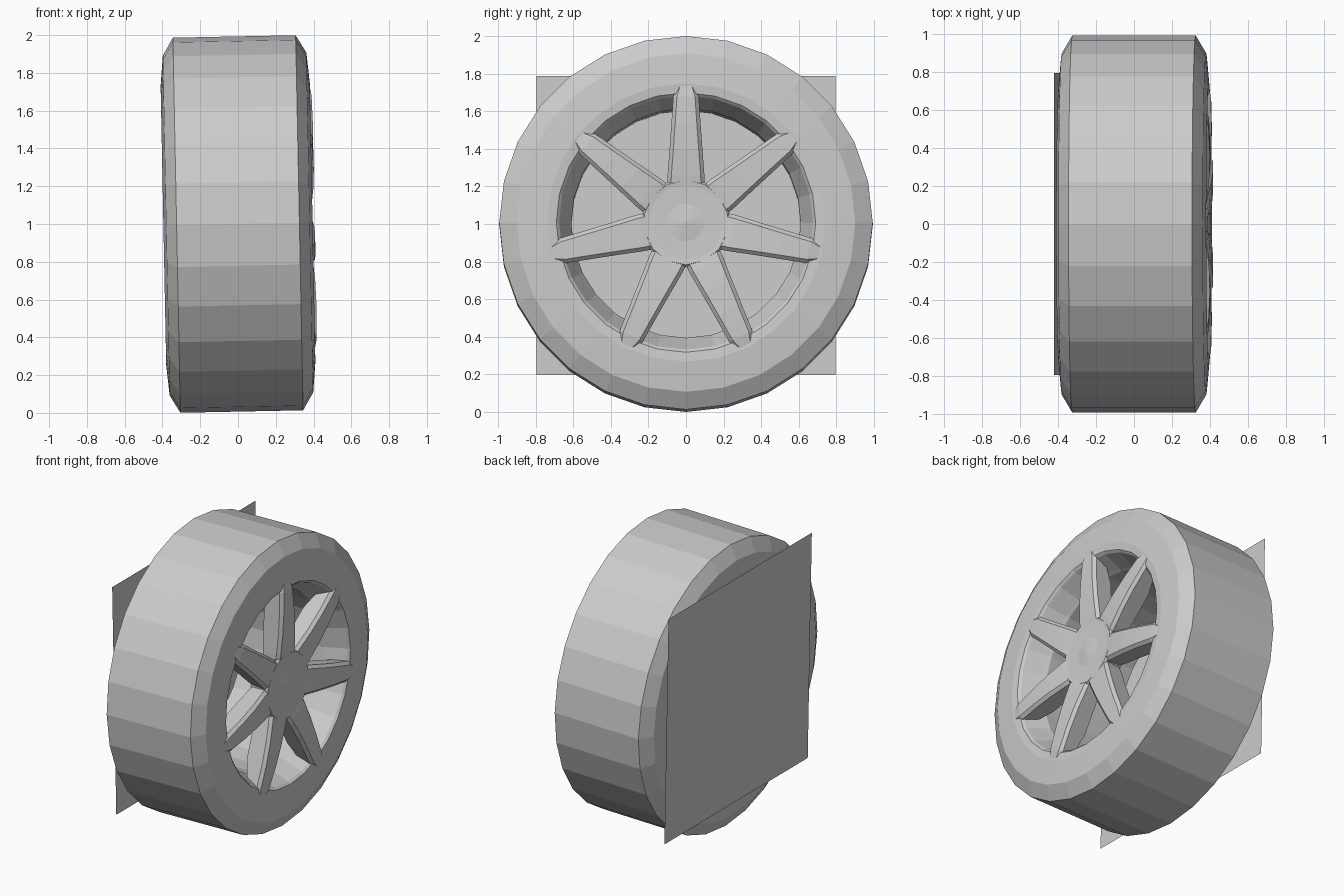
import bpy, bmesh, math
from mathutils import Matrix, Vector

cube = bpy.data.objects.get("Cube")
if cube:
    bpy.data.objects.remove(cube, do_unlink=True)

SIDES = 28
SPOKES = 7
# Slight camber lean about the wheel centre
LEAN = Matrix.Translation((0, 0, 1)) @ Matrix.Rotation(-0.02, 4, 'Y')

grey = bpy.data.materials.new("plain_grey")
grey.use_nodes = True
colour = (0.6, 0.6, 0.6, 1)
grey.diffuse_color = colour
grey.node_tree.nodes["Principled BSDF"].inputs["Base Color"].default_value = colour


def finish(name, bm, recalc=True):
    if recalc:
        bmesh.ops.recalc_face_normals(bm, faces=bm.faces)
    bm.transform(LEAN)
    mesh = bpy.data.meshes.new(name)
    bm.to_mesh(mesh)
    bm.free()
    mesh.materials.append(grey)
    obj = bpy.data.objects.new(name, mesh)
    bpy.context.collection.objects.link(obj)
    return obj


def lathe(name, profile, closed=False, sides=SIDES):
    """Turn (x, radius) points around the axle."""
    bm = bmesh.new()
    points = [bm.verts.new((x, 0, r)) for x, r in profile]
    edges = [bm.edges.new(pair) for pair in zip(points, points[1:])]
    if closed:
        edges.append(bm.edges.new((points[-1], points[0])))
    bmesh.ops.spin(bm, geom=points + edges, cent=(0, 0, 0), axis=(1, 0, 0),
                   angle=math.tau, steps=sides, use_merge=True)
    bmesh.ops.remove_doubles(bm, verts=bm.verts, dist=0.0005)
    return finish(name, bm)


# Tyre: flat tread, bevelled shoulders, gently bulging sidewalls
lathe("tyre", [(-0.38, 0.66), (-0.395, 0.74), (-0.38, 0.90), (-0.325, 0.993),
               (0.325, 0.993), (0.38, 0.90), (0.395, 0.74), (0.37, 0.71)], closed=True)

# Rim: front lip, sloping window wall, then the deep barrel
lathe("rim", [(0.395, 0.74), (0.39, 0.69), (0.375, 0.675), (0.25, 0.62),
              (0.23, 0.61), (-0.38, 0.61), (-0.38, 0.66), (0.37, 0.71)], closed=True)

# Hub with a shallow raised centre
lathe("hub", [(0.25, 0), (0.25, 0.22), (0.375, 0.235), (0.388, 0.225),
              (0.385, 0.20), (0.383, 0.10), (0.395, 0)], sides=2 * SPOKES)


# Spokes: lofted tapered bars with a narrow chamfer along each edge
stations = [(0.18, 0.10, 0.382), (0.25, 0.098, 0.392), (0.38, 0.088, 0.403),
            (0.52, 0.078, 0.407), (0.67, 0.068, 0.403), (0.73, 0.05, 0.393)]
spoke_bm = bmesh.new()
for i in range(SPOKES):
    turn = Matrix.Rotation(math.tau * i / SPOKES, 4, 'X')
    rings = []
    for r, w, x in stations:
        back = 0.26 if r < 0.6 else 0.30 if r < 0.7 else 0.37
        section = [(back, -w + 0.01), (x - 0.02, -w), (x, -w + 0.02), (x, w - 0.02),
                   (x - 0.02, w), (back, w - 0.01)]
        rings.append([spoke_bm.verts.new(turn @ Vector((px, py, r))) for px, py in section])
    for a, b in zip(rings, rings[1:]):
        for k in range(len(a)):
            n = (k + 1) % len(a)
            spoke_bm.faces.new((a[k], a[n], b[n], b[k]))
    spoke_bm.faces.new(rings[0])
    spoke_bm.faces.new(rings[-1])
finish("spokes", spoke_bm)

# Square backing plate behind the wheel
plate_bm = bmesh.new()
h = 0.795
corners = [(-h, -h), (-h, h), (h, h), (h, -h)]
plate_bm.faces.new([plate_bm.verts.new((-0.405, y, z)) for y, z in corners])
finish("back_plate", plate_bm, recalc=False)
